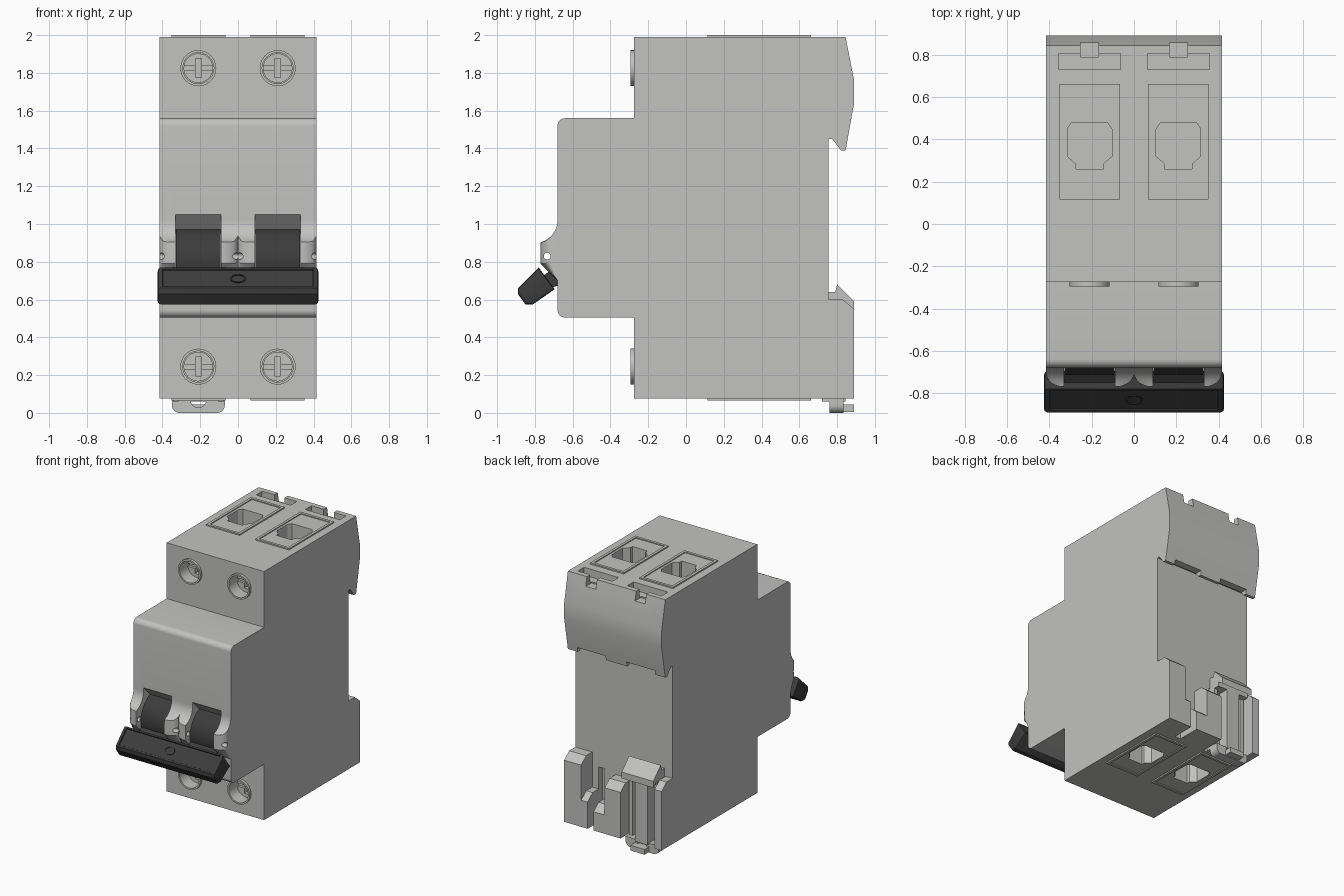
import bpy, bmesh, math
from mathutils import Vector

cube = bpy.data.objects.get("Cube")
if cube:
    bpy.data.objects.remove(cube, do_unlink=True)


def material(name, rgb):
    m = bpy.data.materials.new(name)
    m.use_nodes = True
    m.diffuse_color = (*rgb, 1)
    m.node_tree.nodes["Principled BSDF"].inputs["Base Color"].default_value = (*rgb, 1)
    return m


GREY = material("light grey plastic", (0.54, 0.54, 0.53))
DARK = material("dark grey plastic", (0.045, 0.045, 0.045))
parts = []


def finish(name, bm, mat):
    bmesh.ops.recalc_face_normals(bm, faces=bm.faces)
    me = bpy.data.meshes.new(name)
    bm.to_mesh(me)
    bm.free()
    ob = bpy.data.objects.new(name, me)
    bpy.context.collection.objects.link(ob)
    if mat:
        me.materials.append(mat)
        parts.append(ob)
    return ob


def place(axis, u, v, w):
    return {"x": (w, u, v), "y": (u, w, v), "z": (u, v, w)}[axis]


def loft(name, rings, mat):
    """Skin closed rings of equal length and cap both ends."""
    bm = bmesh.new()
    rows = [[bm.verts.new(p) for p in ring] for ring in rings]
    n = len(rows[0])
    for a, b in zip(rows, rows[1:]):
        for i in range(n):
            j = (i + 1) % n
            bm.faces.new((a[i], a[j], b[j], b[i]))
    bm.faces.new(rows[0])
    bm.faces.new(rows[-1])
    return finish(name, bm, mat)


def prism(name, pts, axis, a, b, mat=None):
    return loft(name, [[place(axis, u, v, w) for u, v in pts] for w in (a, b)], mat)


def box(name, x0, x1, y0, y1, z0, z1, mat=None):
    return prism(name, [(x0, y0), (x1, y0), (x1, y1), (x0, y1)], "z", z0, z1, mat)


def arc(cu, cv, r, a0, a1, n=8):
    angles = [math.radians(a0 + (a1 - a0) * i / n) for i in range(n + 1)]
    return [(cu + r * math.cos(a), cv + r * math.sin(a)) for a in angles]


def disc(name, cu, cv, r, axis, a, b, mat=None):
    return prism(name, arc(cu, cv, r, 0, 360, 40)[:-1], axis, a, b, mat)


def cut(ob, *cutters, keep=False):
    for c in cutters:
        m = ob.modifiers.new("cut", "BOOLEAN")
        m.operation, m.solver, m.object = "DIFFERENCE", "EXACT", c
    me = bpy.data.meshes.new_from_object(
        ob.evaluated_get(bpy.context.evaluated_depsgraph_get()))
    ob.modifiers.clear()
    ob.data = me
    if not keep:
        for c in cutters:
            bpy.data.objects.remove(c, do_unlink=True)


def update_cut(ob, *cutters, keep=False):
    bpy.context.view_layer.update()
    cut(ob, *cutters, keep=keep)


# Housing: side profile with nose and upper rail hook
profile = ([(-0.275, 1.99), (0.845, 1.99), (0.89, 1.76), (0.89, 1.64), (0.845, 1.39),
            (0.82, 1.39), (0.775, 1.45), (0.755, 1.45), (0.755, 0.075), (-0.275, 0.075),
            (-0.275, 0.505)]
           + arc(-0.64, 0.545, 0.04, 270, 180) + arc(-0.64, 1.52, 0.04, 180, 90)
           + [(-0.275, 1.56)])
body = prism("housing", profile, "x", -0.415, 0.415, GREY)

W = 0.21   # pole centre distance from the middle
half_port = [(0, 0.48), (0.085, 0.48), (0.105, 0.45), (0.105, 0.32),
             (0.065, 0.285), (0.065, 0.26), (0, 0.26)]
port = half_port[1:-1] + [(-x, y) for x, y in reversed(half_port[1:-1])]
cutters = []
for cx in (-W, W):
    # Rail hook slots, notches and lip gaps
    cutters += [box("slot", cx - 0.147, cx + 0.147, 0.73, 0.805, 1.93, 2.1),
                box("notch", cx - 0.043, cx + 0.043, 0.79, 1, 1.92, 2.1),
                box("lip_gap", cx - 0.12, cx + 0.12, 0.757, 0.95, 1.3, 1.425)]
    # Slanted opening above each toggle
    cutters.append(prism("toggle_slot", [(-0.75, 1.05), (-0.68, 1.05), (-0.58, 0.95),
                                         (-0.58, 0.72), (-0.75, 0.72)],
                         "x", cx - 0.12, cx + 0.12))
    # Terminal frames and wire ports, top and bottom
    for label, z0, z1, f0, f1, p0, p1 in (("top", 1.98, 2.0, 1.993, 2.1, 1.72, 2.1),
                                          ("bottom", 0.065, 0.085, 0, 0.072, -0.1, 0.34)):
        hole = prism("port", [(cx + x, y) for x, y in port], "z", p0, p1)
        frame = box(label + "_terminal_frame", cx - 0.143, cx + 0.143, 0.115, 0.663, z0, z1, GREY)
        panel = box("panel", cx - 0.123, cx + 0.123, 0.135, 0.643, f0, f1)
        update_cut(frame, panel)
        update_cut(frame, hole, keep=True)
        cutters.append(hole)
    # Screw wells, collars and cross-head screws
    for cz in (1.825, 0.245):
        well = disc("well", cx, cz, 0.082, "y", -0.4, -0.15)
        collar = disc("screw_collar", cx, cz, 0.095, "y", -0.295, -0.265, GREY)
        update_cut(collar, well, keep=True)
        cutters.append(well)
        screw = disc("terminal_screw", cx, cz, 0.078, "y", -0.2, -0.14, GREY)
        update_cut(screw,
                   box("cross", cx - 0.1, cx + 0.1, -0.25, -0.18, cz - 0.012, cz + 0.012),
                   box("cross", cx - 0.016, cx + 0.016, -0.25, -0.17, cz - 0.05, cz + 0.05))
# Channel for the rail clip and narrow release slot
cutters += [box("clip_channel", -0.355, -0.065, 0.69, 0.9, 0, 0.56),
            box("release_slot", 0.165, 0.215, 0.71, 0.9, 0, 0.5)]
update_cut(body, *cutters)

# Rear foot blocks below the rail
foot = [(0.74, 0.075), (0.89, 0.075), (0.89, 0.55), (0.83, 0.60), (0.74, 0.60)]
for name, x0, x1, drop in (("foot_left", 0.27, 0.415, 0), ("foot_right", -0.415, -0.355, 0.02),
                           ("foot_left_step", 0.215, 0.28, 0.27),
                           ("foot_middle", -0.065, 0.165, 0.33),
                           ("foot_middle_step", -0.065, 0.07, 0.12)):
    prism(name, [(y, z - drop if z > 0.1 else z) for y, z in foot], "x", x0, x1, GREY)

# Sliding rail clip: wedge head, stem, pull tab
prism("clip_head", [(0.70, 0.64), (0.79, 0.64), (0.80, 0.68), (0.89, 0.59), (0.89, 0.54),
                    (0.845, 0.575), (0.845, 0.54), (0.70, 0.54)], "x", -0.345, -0.075, GREY)
box("clip_stem", -0.265, -0.155, 0.76, 0.845, 0.06, 0.56, GREY)
for x in (-0.345, -0.105):
    box("clip_arm", x, x + 0.03, 0.72, 0.80, 0.06, 0.55, GREY)
prism("clip_tab", [(-0.35, 0.075), (-0.35, 0.045)] + arc(-0.31, 0.04, 0.04, 180, 270)
      + arc(-0.11, 0.04, 0.04, 270, 360) + [(-0.07, 0.075)]
      + arc(-W, 0.07, 0.042, 0, -180, 12), "y", 0.76, 0.835, GREY)
box("clip_lip", -0.27, -0.15, 0.82, 0.89, 0.005, 0.045, GREY)

# Guard ears beside the toggles, rounded off toward the pole edges
ear = (arc(-0.80, 1.02, 0.12, 0, -75, 12)
       + [(-0.77, 0.79), (-0.68, 0.70), (-0.66, 0.70), (-0.66, 1.02)])
pin = disc("pin_hole", -0.735, 0.83, 0.018, "x", -0.5, 0.5)
for side in (-1, 1):
    for inner, outer in ((0.33, 0.415), (0.09, 0.0)):
        rings = []
        for i in range(13):
            s = math.sin(math.pi / 2 * i / 12)
            depth = 0.03 + 0.06 * math.sqrt(max(0, 1 - s * s))
            x = side * (inner + (outer - inner) * s)
            rings.append([(x, max(y, -0.68 - depth), z) for y, z in ear])
        update_cut(loft("guard_ear", rings, GREY), pin, keep=True)
bpy.data.objects.remove(pin, do_unlink=True)

# Toggles with necks reaching to the handle bar
for cx in (-W, W):
    disc("toggle", -0.53, 0.80, 0.185, "x", cx - 0.118, cx + 0.118, DARK)
    prism("toggle_neck", [(-0.765, 0.72), (-0.72, 0.66), (-0.6, 0.70), (-0.65, 0.80)],
          "x", cx - 0.118, cx + 0.118, DARK)

# Handle bar with a sunken panel on its upper front slope
bar = prism("handle_bar", [(-0.78, 0.77), (-0.695, 0.655), (-0.81, 0.575), (-0.85, 0.575),
                           (-0.89, 0.63), (-0.89, 0.66)], "x", -0.425, 0.425, DARK)
slope = Vector((0, -1, 1)).normalized()
bm = bmesh.new()
bm.from_mesh(bar.data)
ends = [e for e in bm.edges if abs(e.verts[0].co.x - e.verts[1].co.x) < 0.01]
bmesh.ops.bevel(bm, geom=ends, offset=0.014, segments=2, affect="EDGES", profile=0.5)
bm.normal_update()
face = max(bm.faces, key=lambda f: f.normal.dot(slope) + f.calc_area())
bmesh.ops.inset_region(bm, faces=[face], thickness=0.016)
bmesh.ops.inset_region(bm, faces=[face], thickness=0.004, depth=-0.008)
bm.to_mesh(bar.data)
bm.free()

# Oval ring on the handle panel
ring = disc("handle_ring", 0, 0, 0.042, "z", -0.012, 0.006, DARK)
update_cut(ring, disc("bore", 0, 0, 0.034, "z", -0.1, 0.1))
ring.scale = (1, 0.72, 1)
ring.rotation_euler = (math.radians(45), 0, 0)
ring.location = Vector((0, -0.835, 0.715)) - slope * 0.008

# Smooth the curved faces, keep edges sharp
bpy.ops.object.select_all(action="DESELECT")
for ob in parts:
    ob.select_set(True)
bpy.context.view_layer.objects.active = body
bpy.ops.object.shade_smooth_by_angle(angle=math.radians(30))
